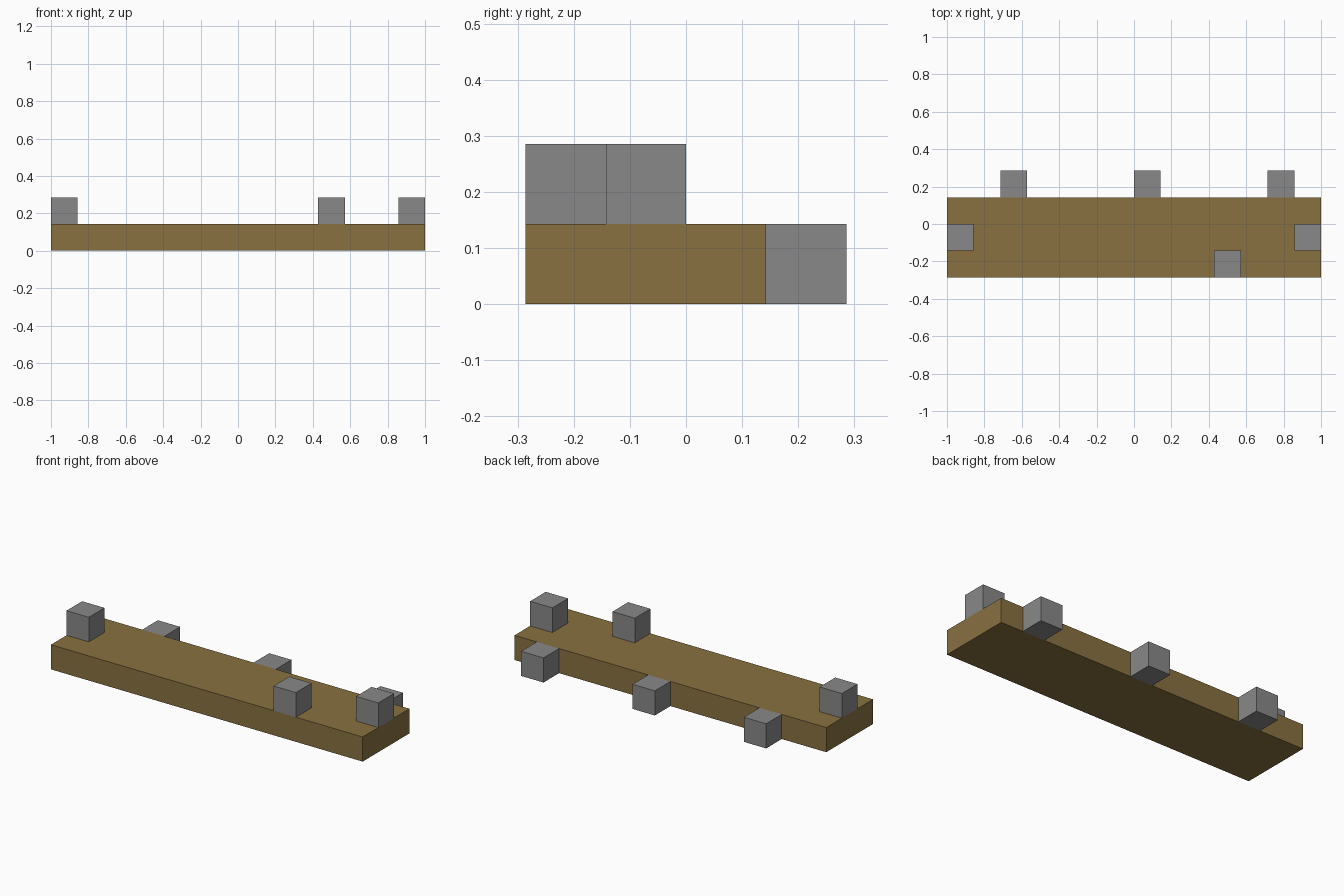
import bpy
from mathutils import Matrix, Vector

if "Cube" in bpy.data.objects:
    bpy.data.objects.remove(bpy.data.objects["Cube"], do_unlink=True)

U = 1 / 7  # one block edge


def make_material(name, color):
    mat = bpy.data.materials.new(name)
    mat.use_nodes = True
    mat.diffuse_color = color
    mat.node_tree.nodes["Principled BSDF"].inputs["Base Color"].default_value = color
    return mat


def box(name, corner, size, mat):
    """Box given by its lowest corner and size, both in block units."""
    size = Vector(size) * U
    bpy.ops.mesh.primitive_cube_add(size=1, location=Vector(corner) * U + size / 2)
    obj = bpy.context.object
    obj.name = name
    obj.data.transform(Matrix.Diagonal(size.to_4d()))
    obj.data.materials.append(mat)
    return obj


wood = make_material("brown wood", (0.25, 0.165, 0.053, 1))
stone = make_material("grey stone", (0.25, 0.25, 0.25, 1))

# Long plank
box("plank", (-7, -2, 0), (14, 3, 1), wood)

# Blocks attached to the back edge
for name, x in (("right", -5), ("middle", 0), ("left", 5)):
    box(f"back_block_{name}", (x, 1, 0), (1, 1, 1), stone)

# Blocks standing on the plank
for name, x, y in (("right_end", -7, -1), ("left_end", 6, -1), ("front", 3, -2)):
    box(f"top_block_{name}", (x, y, 1), (1, 1, 1), stone)
